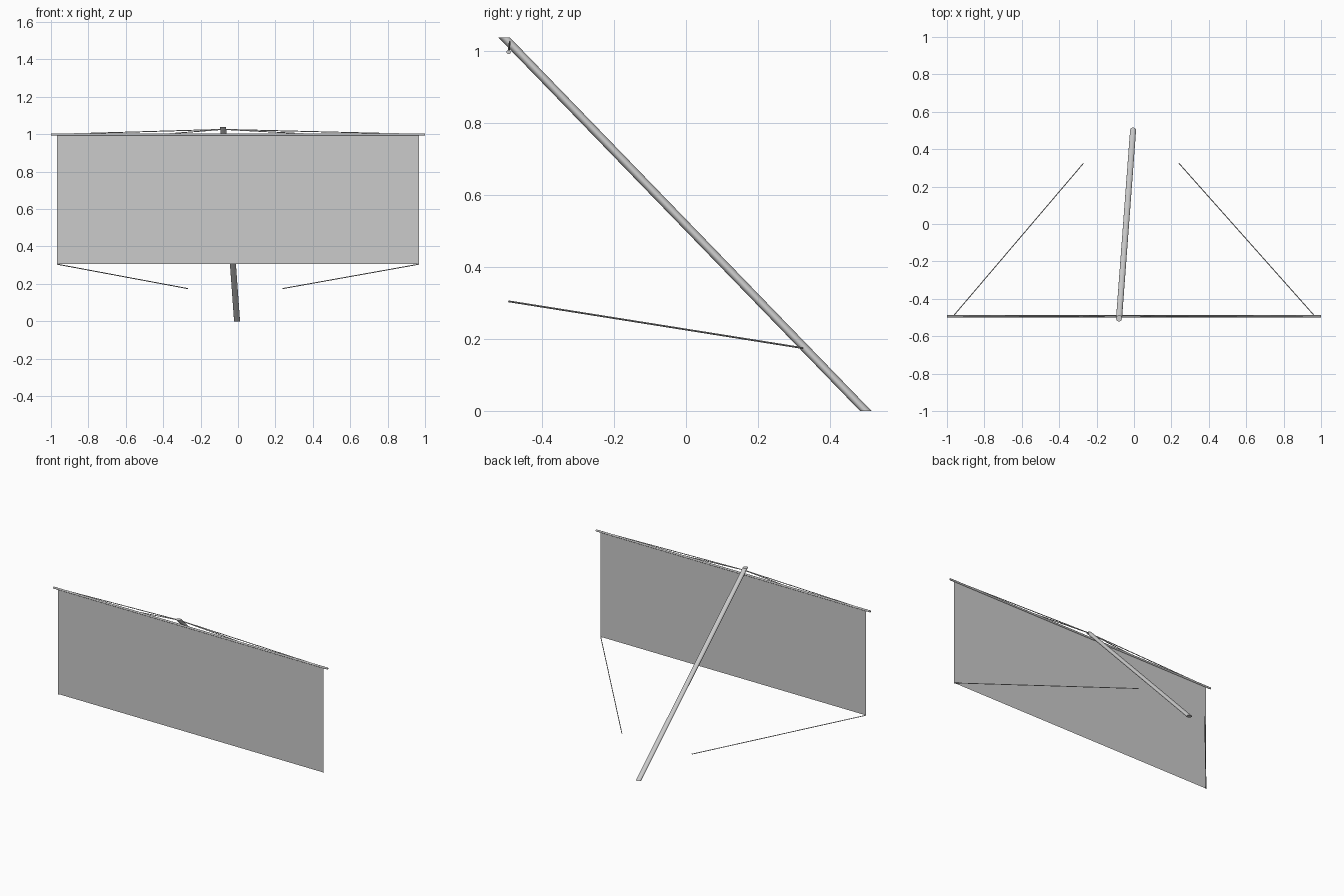
import bpy, bmesh, math
from mathutils import Vector

if "Cube" in bpy.data.objects:
    bpy.data.objects.remove(bpy.data.objects["Cube"])


def material(name, value):
    m = bpy.data.materials.new(name)
    m.diffuse_color = (value, value, value, 1)
    m.use_nodes = True
    m.node_tree.nodes["Principled BSDF"].inputs["Base Color"].default_value = m.diffuse_color
    return m


grey = material("light grey", 0.6)


def finish(name, bm, mat, smooth=True):
    bmesh.ops.recalc_face_normals(bm, faces=bm.faces)
    me = bpy.data.meshes.new(name)
    bm.to_mesh(me)
    bm.free()
    me.materials.append(mat)
    ob = bpy.data.objects.new(name, me)
    bpy.context.collection.objects.link(ob)
    if smooth:
        bpy.context.view_layer.objects.active = ob
        ob.select_set(True)
        bpy.ops.object.shade_smooth_by_angle(angle=math.radians(40))
        ob.select_set(False)
    return ob


def rod(name, a, b, radius, sides, level_ends=False):
    """Round bar from a to b; level_ends keeps both end cuts horizontal."""
    a, b = Vector(a), Vector(b)
    turn = (b - a).to_track_quat('Z', 'Y')
    bm = bmesh.new()
    rings = []
    for p in (a, b):
        ring = []
        for i in range(sides):
            t = 2 * math.pi * i / sides
            v = Vector((radius * math.cos(t), radius * math.sin(t), 0))
            ring.append(bm.verts.new(p + (v if level_ends else turn @ v)))
        rings.append(ring)
        bm.faces.new(ring)
    for i in range(sides):
        j = (i + 1) % sides
        bm.faces.new((rings[0][i], rings[0][j], rings[1][j], rings[1][i]))
    return finish(name, bm, grey)


SAIL_Y = -0.493

# Leaning mast, cut level at foot and head
rod("mast", (-0.005, 0.50, 0), (-0.08, -0.505, 1.038), 0.016, 24, True)

# Horizontal yard
rod("yard", (-1, SAIL_Y, 0.998), (1, SAIL_Y, 0.998), 0.006, 16)

# Flat sail hanging from the yard
bm = bmesh.new()
bm.faces.new([bm.verts.new((x, SAIL_Y, z)) for x, z in
              ((-0.967, 0.305), (0.967, 0.305), (0.967, 0.998), (-0.967, 0.998))])
finish("sail", bm, grey, False)

# Ropes: bridles from yard to mast head, sheets from the lower sail corners
for side, s, sheet_x in (("left", -1, -0.27), ("right", 1, 0.24)):
    for part, x in (("outer", 0.97), ("inner", 0.4)):
        rod(f"{part}_bridle_{side}", (s * x, SAIL_Y, 1.0),
            (-0.08, -0.49, 1.026), 0.0025, 8)
    rod(f"sheet_{side}", (s * 0.967, SAIL_Y, 0.305),
        (sheet_x, 0.325, 0.175), 0.0025, 8)
